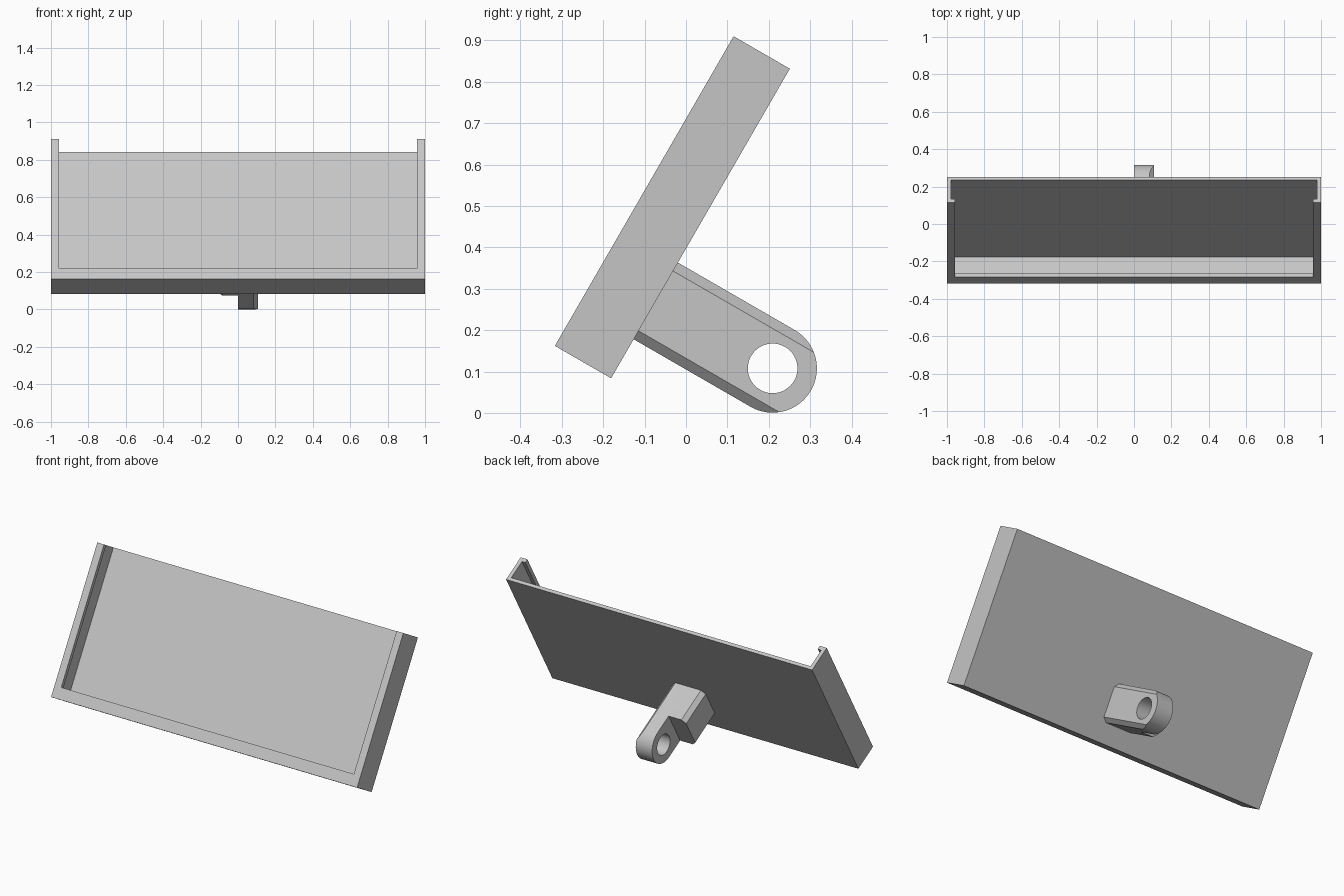
import bpy, bmesh, math
from mathutils import Matrix

if "Cube" in bpy.data.objects:
    bpy.data.objects.remove(bpy.data.objects["Cube"])

# Local frame: X across, Y out of the tray's back, Z up the tray; leaned back 30 degrees
FRAME = Matrix.Translation((0, -0.181, 0.0835)) @ Matrix.Rotation(math.radians(-30), 4, 'X')

grey = bpy.data.materials.new("light grey")
grey.diffuse_color = (0.56, 0.56, 0.56, 1)
grey.use_nodes = True
grey.node_tree.nodes["Principled BSDF"].inputs["Base Color"].default_value = grey.diffuse_color


def prism(name, pts, axis, lo, hi):
    """Extrude a closed outline along X (outline in Y,Z) or along Y (outline in X,Z)."""
    def place(p, h):
        return (h, p[0], p[1]) if axis == 'X' else (p[0], h, p[1])
    bm = bmesh.new()
    a = [bm.verts.new(place(p, lo)) for p in pts]
    b = [bm.verts.new(place(p, hi)) for p in pts]
    n = len(pts)
    bm.faces.new(a)
    bm.faces.new(b[::-1])
    for i in range(n):
        j = (i + 1) % n
        bm.faces.new((a[j], a[i], b[i], b[j]))
    bmesh.ops.recalc_face_normals(bm, faces=bm.faces[:])
    me = bpy.data.meshes.new(name)
    bm.to_mesh(me)
    bm.free()
    me.materials.append(grey)
    ob = bpy.data.objects.new(name, me)
    ob.matrix_world = FRAME
    bpy.context.collection.objects.link(ob)
    return ob


def box(name, x0, x1, y0, y1, z0, z1):
    return prism(name, [(x0, z0), (x1, z0), (x1, z1), (x0, z1)], 'Y', y0, y1)


def arc(cy, cz, r, a0, a1, n):
    return [(cy + r * math.cos(a0 + (a1 - a0) * i / n),
             cz + r * math.sin(a0 + (a1 - a0) * i / n)) for i in range(n + 1)]


def combine(ob, cutter, operation):
    m = ob.modifiers.new(cutter.name, 'BOOLEAN')
    m.operation = operation
    m.solver = 'EXACT'
    m.object = cutter
    cutter.hide_render = True
    cutter.hide_viewport = True


# Tray: shallow holder, open at the top, with a lip on three sides
LENGTH, DEPTH = 0.864, 0.157
tray = box("tray", -1, 1, -DEPTH, 0, 0, LENGTH)
combine(tray, box("pocket_cutter", -0.978, 0.978, -DEPTH + 0.0225, -0.0195, 0.043, 1.2),
        'DIFFERENCE')
combine(tray, box("opening_cutter", -0.956, 0.956, -0.3, -0.08, 0.065, 1.2), 'DIFFERENCE')

# Mount: round-ended arm with chamfered edges, a pivot hole and one half cut away
CY, CZ, R, C = 0.326, 0.216, 0.107, 0.0235
outline = [(-0.005, CZ - R)] + arc(CY, CZ, R, -math.pi / 2, math.pi / 2, 32) + [(-0.005, CZ + R)]
mount = prism("pivot_mount", outline, 'X', -R, R)
k = R - C
octagon = [(R, -k), (R, k), (k, R), (-k, R), (-R, k), (-R, -k), (-k, -R), (k, -R)]
combine(mount, prism("chamfer_cutter", [(x, z + CZ) for x, z in octagon], 'Y', -0.1, 0.6),
        'INTERSECT')
combine(mount, box("notch_cutter", -0.3, 0, 0.21, 0.7, 0, 0.5), 'DIFFERENCE')
combine(mount, prism("hole_cutter", arc(CY, CZ, 0.06, 0, 2 * math.pi, 48)[:-1], 'X', -0.3, 0.3),
        'DIFFERENCE')

# Bake the cuts, drop the cutters and smooth the round surfaces
bpy.context.view_layer.update()
deps = bpy.context.evaluated_depsgraph_get()
baked = {ob: bpy.data.meshes.new_from_object(ob.evaluated_get(deps)) for ob in (tray, mount)}
for ob, me in baked.items():
    ob.modifiers.clear()
    ob.data = me
for ob in list(bpy.data.objects):
    if ob.name.endswith("_cutter"):
        bpy.data.objects.remove(ob)
bpy.ops.object.select_all(action='DESELECT')
mount.select_set(True)
bpy.context.view_layer.objects.active = mount
bpy.ops.object.shade_smooth_by_angle(angle=math.radians(25))
